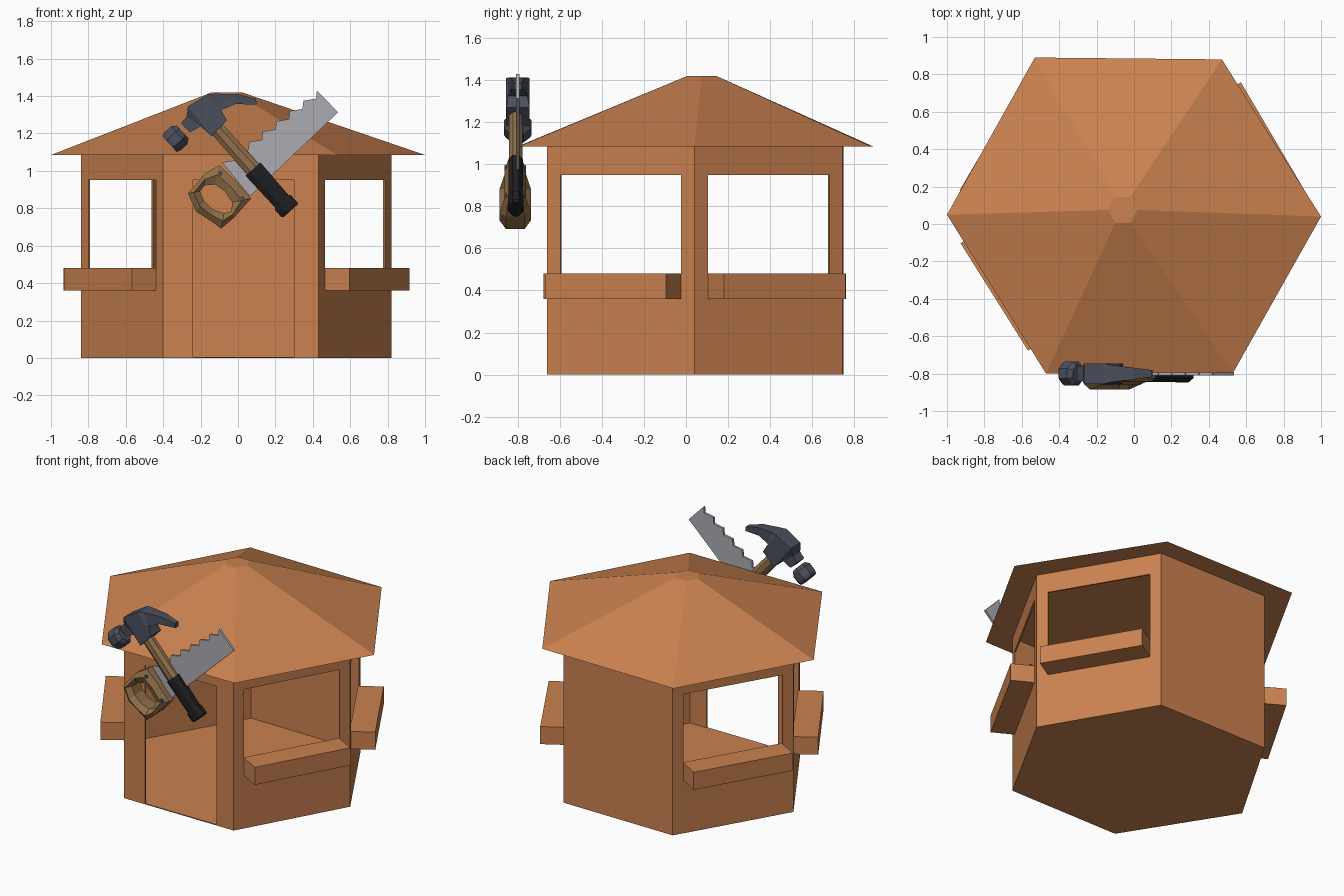
import bpy, bmesh, math
from mathutils import Vector

if "Cube" in bpy.data.objects:
    bpy.data.objects.remove(bpy.data.objects["Cube"])


def material(name, r, g, b):
    m = bpy.data.materials.new(name)
    lin = [((c / 255 + 0.055) / 1.055) ** 2.4 for c in (r, g, b)]
    m.diffuse_color = (*lin, 1)
    m.use_nodes = True
    m.node_tree.nodes["Principled BSDF"].inputs["Base Color"].default_value = m.diffuse_color
    return m


ORANGE_WOOD = material("orange wood", 203, 130, 80)
STEEL = material("dark steel", 74, 79, 91)
BLADE = material("light steel", 172, 171, 179)
BROWN = material("brown wood", 146, 112, 74)
BLACK = material("black rubber", 31, 31, 33)


def finish(name, bm, mat):
    bmesh.ops.recalc_face_normals(bm, faces=bm.faces)
    me = bpy.data.meshes.new(name)
    bm.to_mesh(me)
    bm.free()
    me.materials.append(mat)
    ob = bpy.data.objects.new(name, me)
    bpy.context.collection.objects.link(ob)
    return ob


def loft(name, rings, mat, closed=False):
    """Skin a list of equal rings; cap the ends, or join last to first."""
    bm = bmesh.new()
    vs = [[bm.verts.new(p) for p in r] for r in rings]
    pairs = list(zip(vs, vs[1:] + vs[:1])) if closed else list(zip(vs, vs[1:]))
    for a, b in pairs:
        for i in range(len(a)):
            j = (i + 1) % len(a)
            bm.faces.new((a[i], a[j], b[j], b[i]))
    if not closed:
        bm.faces.new(vs[0])
        bm.faces.new(vs[-1])
    return finish(name, bm, mat)


def tube(name, start, direction, stations, mat, n=8):
    """Faceted tube in the xz plane; stations are (distance, in-plane radius, y radius)."""
    p, d = Vector(start), Vector(direction).normalized()
    side = d.cross(Vector((0, 1, 0)))
    rings = []
    for dist, ra, rb in stations:
        ring = []
        for k in range(n):
            t = 2 * math.pi * (k + 0.5) / n
            ring.append(p + d * dist + side * ra * math.cos(t) + Vector((0, rb * math.sin(t), 0)))
        rings.append(ring)
    return loft(name, rings, mat)


def at_z(pts, z):
    return [(x, y, z) for x, y in pts]


# ---- hut: floor and roof ----
EAVE = 1.085
walls = [(-.40, -.66), (.43, -.66), (.82, .04), (.405, .745), (-.425, .75), (-.84, .04)]
eaves = [(-.47, -.80), (.53, -.795), (1.0, .04), (.47, .88), (-.53, .89), (-1.0, .05)]
cap = [(-.06 + .08 * math.cos(math.radians(a)), .075 + .08 * math.sin(math.radians(a)))
       for a in range(240, 600, 60)]
loft("floor", [at_z(walls, 0), at_z(walls, .006)], ORANGE_WOOD)
loft("roof", [at_z(eaves, EAVE), at_z(cap, 1.42)], ORANGE_WOOD)


# ---- hut: walls with door, windows and counters ----
def wall(name, a, b, opening):
    a, b = Vector((*a, 0)), Vector((*b, 0))
    u0, u1, z0, z1 = opening if opening else (.3, .6, .3, .6)
    us, zs = (0, u0, u1, 1), (0, z0, z1, EAVE)
    bm = bmesh.new()
    for i in range(3):
        for k in range(3):
            if (opening and i == k == 1) or zs[k] == zs[k + 1]:
                continue
            bm.faces.new([bm.verts.new(a.lerp(b, us[m]) + Vector((0, 0, zs[n])))
                          for m, n in ((i, k), (i + 1, k), (i + 1, k + 1), (i, k + 1))])
    bmesh.ops.remove_doubles(bm, verts=bm.verts, dist=1e-5)
    out = (b - a).cross(Vector((0, 0, 1))).normalized()
    # thin inward skin
    faces = list(bm.faces)
    copy = bmesh.ops.extrude_face_region(bm, geom=faces, use_keep_orig=True)
    for v in copy["geom"]:
        if isinstance(v, bmesh.types.BMVert):
            v.co -= out * 0.01
    finish(name, bm, ORANGE_WOOD)
    return a, b, out


def counter(name, a, b, out):
    p, q = a.lerp(b, .09), a.lerp(b, .91)
    base = [p - out * .01, q - out * .01, q + out * .15, p + out * .15]
    loft(name, [[v + Vector((0, 0, z)) for v in base] for z in (.36, .48)], ORANGE_WOOD)


names = ["front", "front_right", "back_right", "back", "back_left", "front_left"]
for i, side in enumerate(names):
    hole = {"front": (.193, .843, 0, .95), "back": None}.get(side, (.09, .91, .48, .95))
    info = wall(side + "_wall", walls[i], walls[(i + 1) % 6], hole)
    if side not in ("front", "back"):
        counter(side + "_counter", *info)

# ---- hammer ----
Y = -.80
ALONG, ACROSS = (.667, 0, -.745), (.745, 0, .667)
# head and claw: top point, bottom point, half thickness
sections = [(-.305, 1.254, -.257, 1.206, .04), (-.275, 1.29, -.20, 1.238, .04),
            (-.267, 1.345, -.14, 1.185, .055), (-.16, 1.41, -.06, 1.27, .055),
            (-.12, 1.413, -.09, 1.325, .045), (-.005, 1.41, -.015, 1.357, .032),
            (.096, 1.385, .10, 1.355, .018)]
loft("hammer_head", [[(tx, Y - h, tz), (tx, Y + h, tz), (bx, Y + h, bz), (bx, Y - h, bz)]
                     for tx, tz, bx, bz, h in sections], STEEL)
tube("hammer_face", (-.366, Y, 1.144), ACROSS,
     [(0, .062, .062), (.02, .07, .07), (.07, .07, .07), (.095, .05, .05)], STEEL)
TOP = (-.18, Y - .01, 1.30)
tube("hammer_shaft", TOP, ALONG, [(0, .042, .033), (.42, .046, .035)], BROWN)
tube("hammer_grip", TOP, ALONG,
     [(.39, .058, .037), (.62, .053, .036), (.63, .063, .04), (.68, .063, .04), (.69, .055, .034)], BLACK)

# ---- saw blade: toothed outline, thin plate ----
t0, t1 = Vector((-.086, 1.045)), Vector((.422, 1.43))
t = (t1 - t0).normalized()
inward = Vector((t.y, -t.x))
outline = [Vector((.064, .864)), Vector((.535, 1.313))]
TEETH = 7
for k in range(TEETH, 0, -1):
    tip = t0.lerp(t1, k / TEETH)
    outline += [tip, tip - t * .03 + inward * .032]
outline.append(t0)
loft("saw_blade", [[(p.x, y, p.y) for p in outline] for y in (Y - .009, Y + .007)], BLADE)

# ---- saw handle: closed ring with rounded section ----
outer = [(-.267, .88), (-.176, .987), (-.10, 1.03), (-.01, .944), (.07, .853),
         (-.02, .751), (-.09, .692), (-.15, .735), (-.225, .783)]
inner = [(-.203, .89), (-.18, .922), (-.123, .928), (-.07, .89), (-.03, .832),
         (-.037, .783), (-.075, .773), (-.134, .794), (-.18, .837)]
HY = -.812
rings = []
for (ox, oz), (ix, iz) in zip(outer, inner):
    h = .074 if ox * .797 + oz * .604 < .44 else .05
    mx, mz = (ox + ix) / 2, (oz + iz) / 2
    rings.append([(ox, HY - h * .6, oz), (mx, HY - h, mz), (ix, HY - h * .6, iz),
                  (ix, HY + h * .6, iz), (mx, HY + h, mz), (ox, HY + h * .6, oz)])
loft("saw_handle", rings, BROWN, closed=True)

# handle screws
for k, (x, z) in enumerate(((.022, .853), (-.096, .985))):
    loft("saw_screw_%d" % (k + 1),
         [[(x + .013 * math.cos(a * math.pi / 3), y, z + .013 * math.sin(a * math.pi / 3))
           for a in range(6)] for y in (HY - .05, HY + .05)], STEEL)
